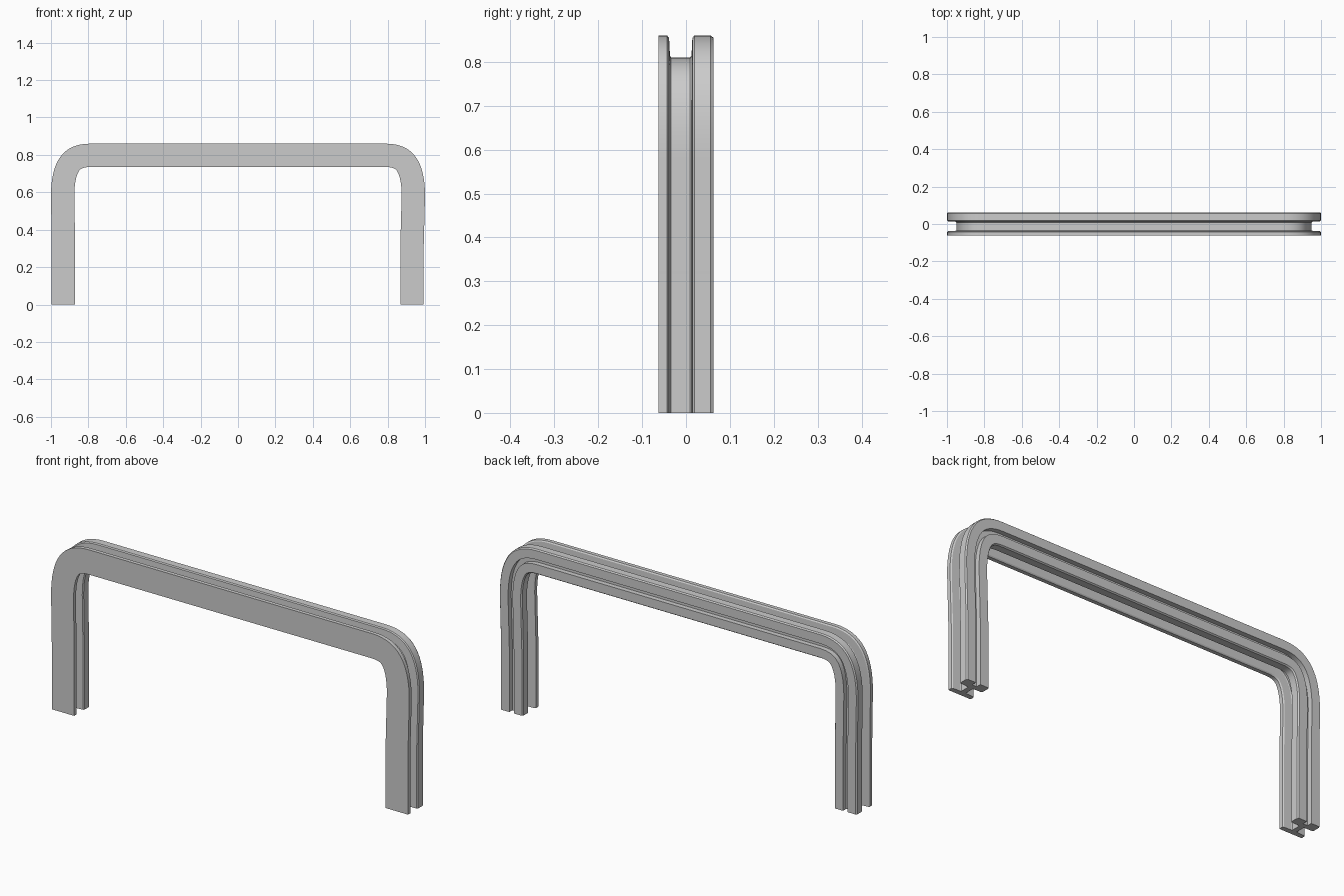
import bpy, bmesh
from mathutils import Vector

if "Cube" in bpy.data.objects:
    bpy.data.objects.remove(bpy.data.objects["Cube"])

# Cross-section half: (depth from the outer edge, y); mirrored about the middle of the web
T = 0.125
half = [(0.05, -0.013), (0.05, -0.034), (0.046, -0.0365), (0.006, -0.0385), (0, -0.043), (0, -0.0625)]
back = [(0.05, 0.0375), (0.05, 0.0625), (0.005, 0.0625), (0, 0.056), (0, 0.019),
        (0.005, 0.0145), (0.046, 0.0125), (0.05, 0.009)]
outer = back + half
profile = outer + [(T - d, y) for d, y in reversed(outer)]


def bezier(p0, p1, p2, p3, n):
    pts = []
    for i in range(n + 1):
        t = i / n
        u = 1 - t
        pts.append(p0 * u**3 + p1 * 3*u*u*t + p2 * 3*u*t*t + p3 * t**3)
    return pts


def side(sign, foot):
    """Outer edge line from the foot of one leg to the end of the top bar."""
    c = [Vector((sign * x, z)) for x, z in ((1, 0.58), (1, 0.76), (0.94, 0.86), (0.79, 0.86))]
    return [Vector((sign * foot, 0)), Vector((sign * foot, 0.32))] + bezier(*c, 16)


path = side(-1, 0.996) + side(1, 0.993)[::-1]

# Sweep the channel section along the arch
bm = bmesh.new()
rings = []
for i, p in enumerate(path):
    a, b = path[max(i - 1, 0)], path[min(i + 1, len(path) - 1)]
    t = (p - a).normalized() + (b - p).normalized()
    t.normalize()
    n = Vector((t.y, -t.x))
    rings.append([bm.verts.new((p.x + n.x * d, y, p.y + n.y * d)) for d, y in profile])
count = len(profile)
for r, s in zip(rings, rings[1:]):
    for j in range(count):
        k = (j + 1) % count
        bm.faces.new((r[j], r[k], s[k], s[j]))
bm.faces.new(rings[0])
bm.faces.new(rings[-1])
bmesh.ops.recalc_face_normals(bm, faces=bm.faces)

mesh = bpy.data.meshes.new("channel_arch")
bm.to_mesh(mesh)
bm.free()
arch = bpy.data.objects.new("channel_arch", mesh)
bpy.context.collection.objects.link(arch)
bpy.context.view_layer.objects.active = arch
arch.select_set(True)
bpy.ops.object.shade_smooth_by_angle(angle=0.5)
